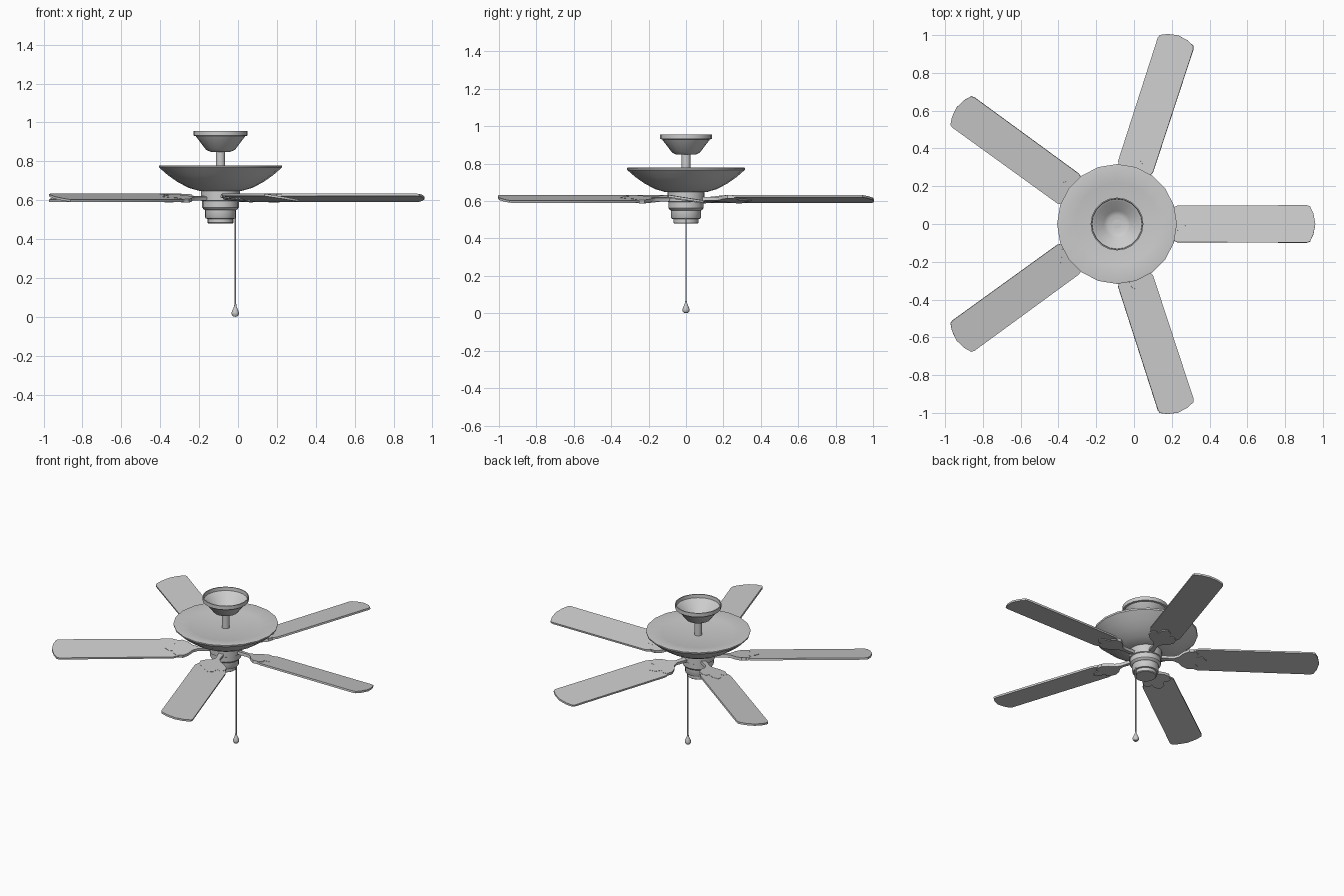
import bpy, bmesh
from math import pi, radians
from mathutils import Matrix, Vector

cube = bpy.data.objects.get("Cube")
if cube:
    bpy.data.objects.remove(cube, do_unlink=True)

AXIS_X = -0.09      # the hub stands off centre because five blades are lopsided
BLADE_Z = 0.612
PITCH = radians(-9)

grey = bpy.data.materials.new("plain_grey")
grey.use_nodes = True
grey.diffuse_color = (0.6, 0.6, 0.6, 1)
grey.node_tree.nodes["Principled BSDF"].inputs["Base Color"].default_value = (0.6, 0.6, 0.6, 1)


def finish(name, bm, angle):
    bmesh.ops.recalc_face_normals(bm, faces=bm.faces[:])
    mesh = bpy.data.meshes.new(name)
    bm.to_mesh(mesh)
    bm.free()
    mesh.materials.append(grey)
    obj = bpy.data.objects.new(name, mesh)
    bpy.context.collection.objects.link(obj)
    bpy.ops.object.select_all(action='DESELECT')
    obj.select_set(True)
    bpy.context.view_layer.objects.active = obj
    bpy.ops.object.shade_smooth_by_angle(angle=radians(angle))
    return obj


def lathe(name, profile, sides=20, x=AXIS_X):
    """Spin a (radius, height) profile about a vertical axis."""
    bm = bmesh.new()
    verts = [bm.verts.new((r, 0, z)) for r, z in profile]
    edges = [bm.edges.new(pair) for pair in zip(verts, verts[1:])]
    bmesh.ops.spin(bm, geom=verts + edges, cent=(0, 0, 0), axis=(0, 0, 1),
                   angle=2 * pi, steps=sides)
    bmesh.ops.remove_doubles(bm, verts=bm.verts[:], dist=0.0002)
    bmesh.ops.translate(bm, verts=bm.verts[:], vec=(x, 0, 0))
    return finish(name, bm, 35)


def plate(name, half, bottom, top, turn):
    """Mirror a half outline, thicken it, pitch it and turn it about the hub."""
    bm = bmesh.new()
    outline = half + [(x, -y) for x, y in reversed(half) if y > 0]
    face = bm.faces.new([bm.verts.new((x, y, bottom)) for x, y in outline])
    raised = bmesh.ops.extrude_face_region(bm, geom=[face])["geom"]
    bmesh.ops.translate(bm, vec=(0, 0, top - bottom),
                        verts=[v for v in raised if isinstance(v, bmesh.types.BMVert)])
    place = (Matrix.Translation(Vector((AXIS_X, 0, BLADE_Z)))
             @ Matrix.Rotation(turn, 4, 'Z') @ Matrix.Rotation(PITCH, 4, 'X'))
    bmesh.ops.transform(bm, matrix=place, verts=bm.verts[:])
    return finish(name, bm, 30)


# Ceiling canopy: an open, thin-walled cup
lathe("ceiling_canopy", [
    (0, 0.848), (0.05, 0.848), (0.075, 0.86), (0.128, 0.93), (0.14, 0.932),
    (0.14, 0.957), (0.134, 0.957), (0.132, 0.935), (0.122, 0.931),
    (0.07, 0.866), (0.045, 0.856), (0, 0.856)])
lathe("down_rod", [(0, 0.74), (0.024, 0.74), (0.024, 0.862), (0, 0.862)], 16)

# Wide motor bowl with a slightly dished top
lathe("motor_bowl", [
    (0, 0.752), (0.1, 0.755), (0.22, 0.764), (0.31, 0.779), (0.317, 0.777),
    (0.315, 0.767), (0.27, 0.728), (0.22, 0.693), (0.165, 0.664),
    (0.11, 0.648), (0, 0.645)])

# Stepped hub and switch housing
lathe("hub_housing", [
    (0, 0.65), (0.1, 0.65), (0.1, 0.598), (0.094, 0.595), (0.094, 0.562),
    (0.086, 0.552), (0.08, 0.55), (0.08, 0.512), (0.076, 0.506),
    (0.067, 0.504), (0.067, 0.484), (0.062, 0.48), (0, 0.48)])

# Pull chain and its drop-shaped weight
CHAIN_X = AXIS_X + 0.076
lathe("pull_chain", [(0, 0.05), (0.004, 0.05), (0.004, 0.52), (0, 0.52)], 8, CHAIN_X)
lathe("chain_weight", [
    (0, 0), (0.012, 0.003), (0.019, 0.013), (0.019, 0.023), (0.012, 0.04),
    (0.006, 0.055), (0.005, 0.065), (0, 0.066)], 12, CHAIN_X)

# Five blades, each on a lobed bracket with a narrow arm
blade_half = [(0.26, 0), (0.265, 0.045), (0.29, 0.085), (0.32, 0.098),
              (1.005, 0.1), (1.022, 0.094), (1.04, 0.055), (1.05, 0)]
bracket_half = [(0.08, 0.016), (0.17, 0.013), (0.2, 0.028), (0.225, 0.06),
                (0.26, 0.084), (0.3, 0.08), (0.318, 0.058), (0.305, 0.038),
                (0.345, 0.03), (0.37, 0)]
for i in range(5):
    turn = i * 2 * pi / 5
    plate(f"blade_{i + 1}", blade_half, -0.006, 0.006, turn)
    plate(f"blade_bracket_{i + 1}", bracket_half, -0.011, 0.0075, turn)
